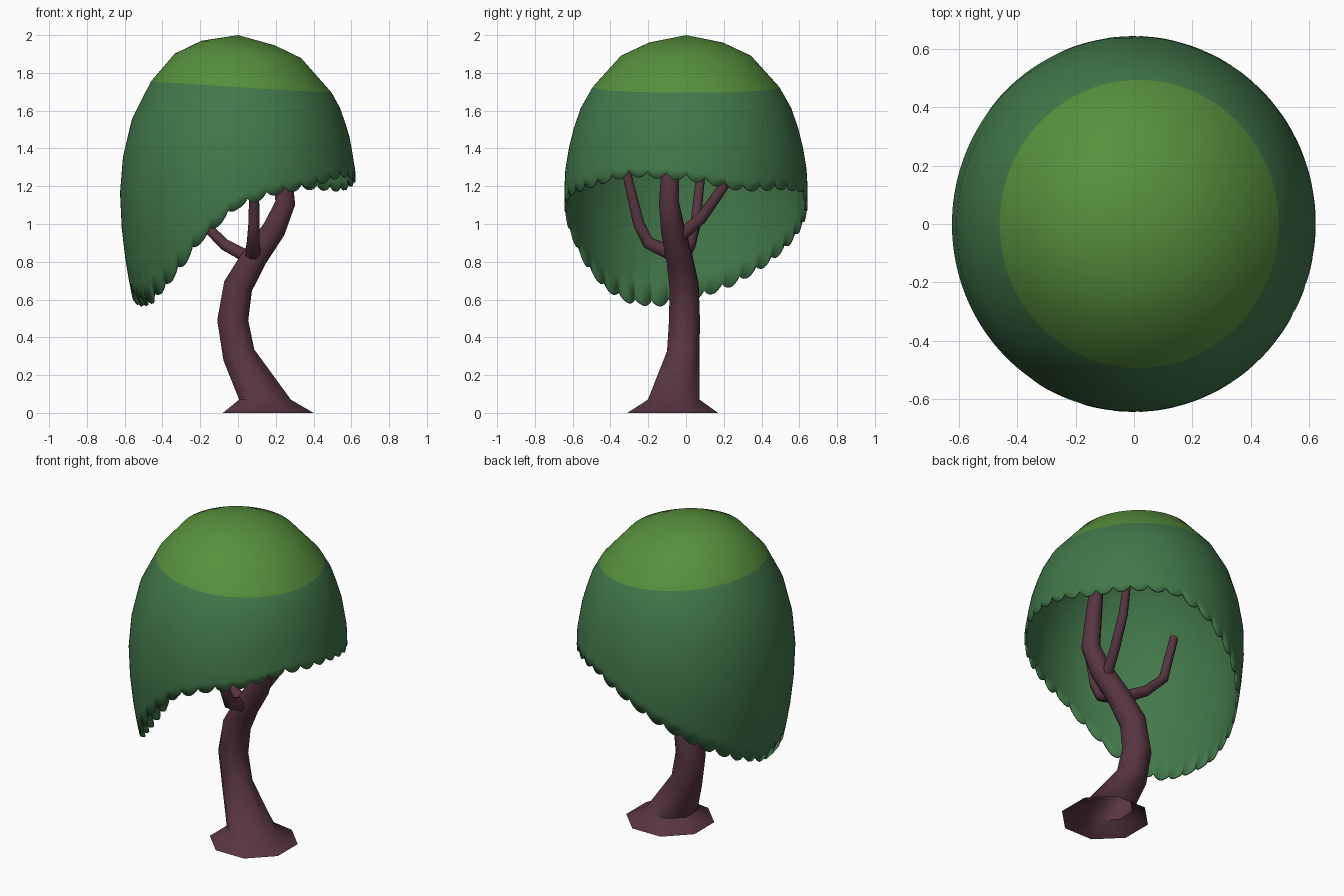
import bpy, bmesh, math
from mathutils import Vector

if "Cube" in bpy.data.objects:
    bpy.data.objects.remove(bpy.data.objects["Cube"])


def material(name, rgb):
    m = bpy.data.materials.new(name)
    m.diffuse_color = (*rgb, 1)
    m.use_nodes = True
    m.node_tree.nodes["Principled BSDF"].inputs["Base Color"].default_value = m.diffuse_color
    return m


LIGHT = material("light_leaf_green", (0.095, 0.28, 0.046))
DARK = material("deep_leaf_green", (0.054, 0.188, 0.068))
BARK = material("maroon_bark", (0.098, 0.036, 0.052))


def interp(table, v):
    """Linear lookup in a sorted list of (key, value) pairs."""
    for (a, p), (b, q) in zip(table, table[1:]):
        if v <= b:
            return p + (q - p) * max(0, (v - a) / (b - a))
    return table[-1][1]


def finish(name, bm, mats, angle):
    bmesh.ops.recalc_face_normals(bm, faces=bm.faces)
    me = bpy.data.meshes.new(name)
    bm.to_mesh(me)
    bm.free()
    for m in mats:
        me.materials.append(m)
    ob = bpy.data.objects.new(name, me)
    bpy.context.collection.objects.link(ob)
    bpy.ops.object.select_all(action='DESELECT')
    bpy.context.view_layer.objects.active = ob
    ob.select_set(True)
    bpy.ops.object.shade_smooth_by_angle(angle=math.radians(angle))
    return ob


def bridge(bm, a, b, mat=0):
    n = len(a)
    for i in range(n):
        j = (i + 1) % n
        bm.faces.new((a[i], a[j], b[j], b[i])).material_index = mat


def tube(name, pts, sides=8, flat=0):
    """Tapered tube through (x, y, z, radius) points; first `flat` rings stay level."""
    bm = bmesh.new()
    pos = [Vector(p[:3]) for p in pts]
    rings = []
    for i, p in enumerate(pos):
        a = (p - pos[i - 1]).normalized() if i else Vector()
        b = (pos[i + 1] - p).normalized() if i < len(pos) - 1 else Vector()
        t = Vector((0, 0, 1)) if i < flat else (a + b).normalized()
        u = Vector((0, 1, 0)).cross(t).normalized()
        v = t.cross(u)
        r = pts[i][3] / math.cos(math.pi / sides)      # radius to the flat sides
        rings.append([bm.verts.new(p + r * (u * math.cos(k) + v * math.sin(k)))
                      for k in (2 * math.pi * (s + .5) / sides for s in range(sides))])
    for a, b in zip(rings, rings[1:]):
        bridge(bm, a, b)
    if not flat:                     # the trunk foot stays open underneath
        bm.faces.new(rings[0])
    bm.faces.new(rings[-1])
    return finish(name, bm, [BARK], 50)


# Trunk with flared foot, and three branches
tube("trunk", [(.16, -.07, 0, .24), (.143, -.065, .07, .137), (.005, -.015, .305, .086),
               (-.028, -.008, .49, .082), (0, -.01, .67, .077), (.085, -.035, .82, .068),
               (.19, -.07, .97, .062), (.25, -.09, 1.11, .053), (.24, -.085, 1.25, .048),
               (.21, -.075, 1.58, .035)], flat=2)
tube("front_branch", [(.08, -.04, .83, .043), (.08, -.2, .9, .033), (.085, -.25, 1.0, .03),
                      (.085, -.31, 1.25, .024), (.085, -.32, 1.3, .023)])
tube("left_branch", [(.06, -.02, .82, .034), (-.07, .02, .89, .03),
                     (-.18, .05, 1.0, .027), (-.235, .08, 1.28, .023)])
tube("back_branch", [(.17, -.05, .92, .032), (.215, .08, 1.03, .029),
                     (.25, .2, 1.2, .026), (.26, .25, 1.4, .022)])

# Canopy: domed shell whose scalloped rim hangs low on the left side
PROFILE = [(.55, .535), (.6, .575), (.75, .605), (.9, .628), (1.1, .645), (1.27, .642),
           (1.45, .612), (1.6, .565), (1.75, .48), (1.89, .34), (2.0, 0)]
RIM = [(0, 1.23), (28, 1.17), (52, 1.18), (72, 1.17), (90, 1.08), (108, .96),
       (135, .78), (155, .67), (180, .575), (198, .56), (212, .575), (227, .65),
       (241, .78), (251, .90), (270, 1.08), (288, 1.15), (308, 1.19), (332, 1.25), (360, 1.23)]
SCALLOPS, PER = 38, 8
COLS = SCALLOPS * PER


def canopy_ring(bm, func):
    ring = []
    for c in range(COLS):
        th = 2 * math.pi * c / COLS
        r, z = func(th, c)
        ring.append(bm.verts.new((.97 * r * math.cos(th), r * math.sin(th), z)))
    return ring


def cap(r, z):
    """Upper ring, tipped slightly towards the right."""
    return lambda th, c: (r, z - .012 * math.cos(th))


def skirt(f):
    """Ring a fraction f of the way from the colour line down to the rim."""
    def point(th, c):
        top = 1.725 - .03 * math.cos(th)
        scallop = .036 * (1 - abs(math.sin(math.pi * c / PER)) ** .75)
        z = top + (interp(RIM, math.degrees(th)) - top) * f + scallop * f ** 8
        return interp(PROFILE, z), z
    return point


bm = bmesh.new()
rings = [canopy_ring(bm, cap(.2, 1.958)), canopy_ring(bm, cap(.345, 1.89))]
rings += [canopy_ring(bm, skirt(f)) for f in (0, .17, .34, .5, .66, .8, .9, 1)]
apex = bm.verts.new((0, 0, 2.0))
for c in range(COLS):
    bm.faces.new((apex, rings[0][c], rings[0][(c + 1) % COLS])).material_index = 0
for i, (a, b) in enumerate(zip(rings, rings[1:])):
    bridge(bm, a, b, 0 if i < 2 else 1)
canopy = finish("canopy", bm, [LIGHT, DARK], 60)
shell = canopy.modifiers.new("shell", 'SOLIDIFY')
shell.thickness = .012
shell.offset = -1
shell.material_offset = 1
shell.material_offset_rim = 1
